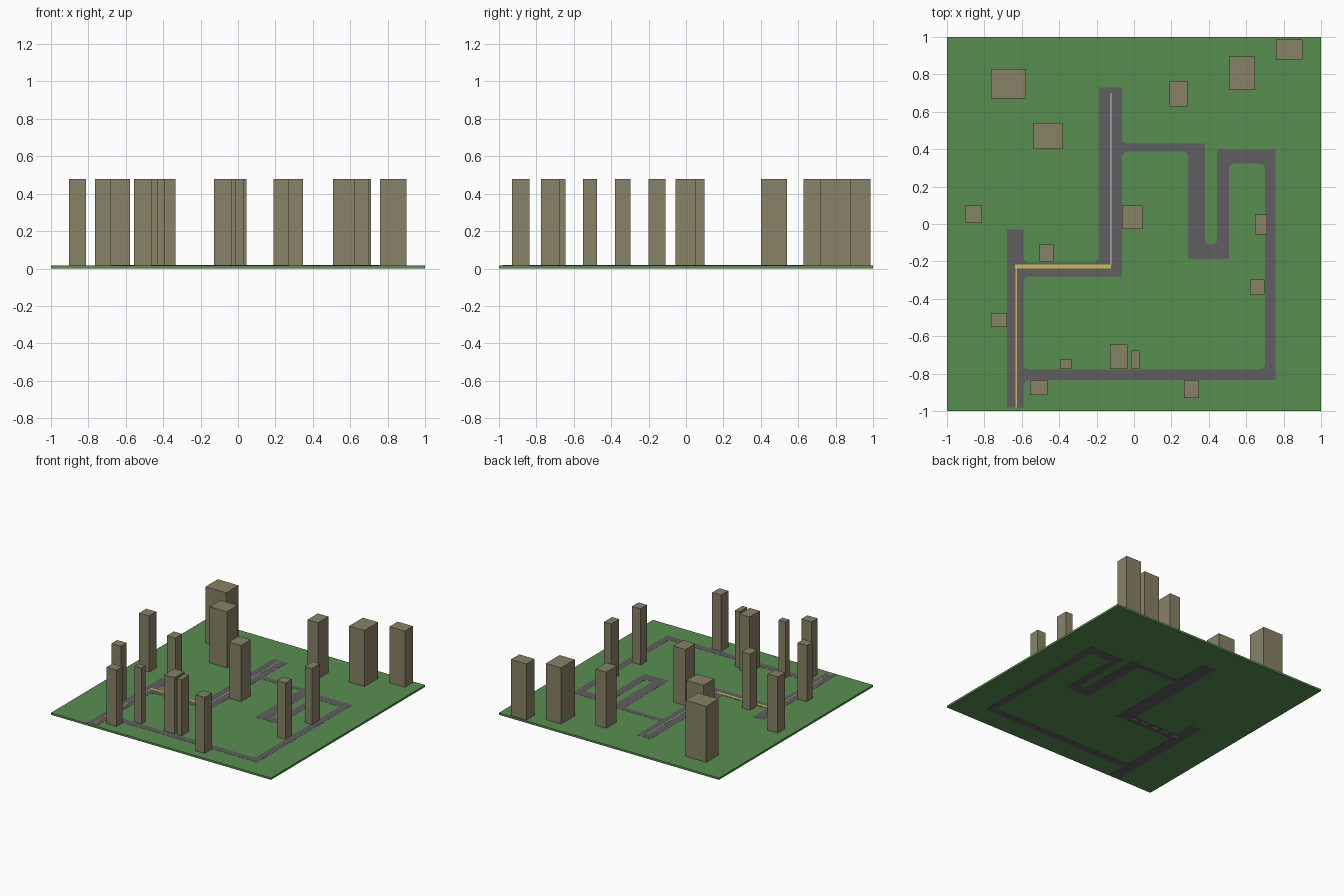
import bpy, bmesh, math
from mathutils import Vector

cube = bpy.data.objects.get("Cube")
if cube:
    bpy.data.objects.remove(cube, do_unlink=True)


def material(name, rgb):
    m = bpy.data.materials.new(name)
    m.use_nodes = True
    col = (*rgb, 1.0)
    m.diffuse_color = col
    m.node_tree.nodes["Principled BSDF"].inputs["Base Color"].default_value = col
    return m


GRASS = material("grass green", (0.098, 0.275, 0.080))
ASPHALT = material("asphalt grey", (0.122, 0.112, 0.122))
STONE = material("building tan", (0.250, 0.223, 0.133))
YELLOW = material("line yellow", (0.580, 0.510, 0.100))
WHITE = material("line white", (0.600, 0.600, 0.580))

TOP = 0.018      # road surface
ROOF = 0.478     # all buildings share one height


def add_box(name, x0, x1, y0, y1, z0, z1, mat):
    """Axis-aligned box between the given limits."""
    bm = bmesh.new()
    bmesh.ops.create_cube(bm, size=1.0)
    for v in bm.verts:
        v.co = (x0 if v.co.x < 0 else x1,
                y0 if v.co.y < 0 else y1,
                z0 if v.co.z < 0 else z1)
    bmesh.ops.recalc_face_normals(bm, faces=bm.faces)
    me = bpy.data.meshes.new(name)
    bm.to_mesh(me)
    bm.free()
    me.materials.append(mat)
    ob = bpy.data.objects.new(name, me)
    bpy.context.collection.objects.link(ob)
    return ob


def fillet_right_turns(points, r=0.028, steps=4):
    """Round only the corners that turn clockwise (the kerbs inside bends)."""
    out = []
    n = len(points)
    for i in range(n):
        a, p, b = (Vector(points[(i + k) % n]) for k in (-1, 0, 1))
        d0, d1 = (p - a).normalized(), (b - p).normalized()
        if d0.x * d1.y - d0.y * d1.x > 0:
            out.append(p)
            continue
        centre = p - d0 * r + d1 * r
        for s in range(steps + 1):
            t = math.pi / 2 * s / steps
            out.append(centre - d1 * r * math.cos(t) + d0 * r * math.sin(t))
    return out


# Ground slab
add_box("ground", -1, 1, -1, 1, 0.001, TOP - 0.001, GRASS)

# Road network: outer outline, and the island enclosed by the loop
outer = [(-.68, -.98), (-.59, -.98), (-.59, -.835), (.757, -.835), (.757, .398),
         (.444, .398), (.444, -.11), (.38, -.11), (.38, .43), (-.065, .43),
         (-.065, .73), (-.187, .73), (-.187, -.205), (-.59, -.205),
         (-.59, -.03), (-.68, -.03)]
island = [(-.59, -.778), (.70, -.778), (.70, .323), (.507, .323), (.507, -.187),
          (.29, -.187), (.29, .387), (-.065, .387), (-.065, -.28), (-.59, -.28)]
curve = bpy.data.curves.new("road_outline", "CURVE")
curve.dimensions = "2D"
curve.fill_mode = "BOTH"
curve.extrude = TOP / 2
for outline in (outer, island[::-1]):
    pts = fillet_right_turns(outline)
    sp = curve.splines.new("POLY")
    sp.points.add(len(pts) - 1)
    for q, p in zip(sp.points, pts):
        q.co = (p.x, p.y, 0, 1)
    sp.use_cyclic_u = True
helper = bpy.data.objects.new("road_outline", curve)
bpy.context.collection.objects.link(helper)
bpy.context.view_layer.update()
dg = bpy.context.evaluated_depsgraph_get()
mesh = bpy.data.meshes.new_from_object(helper.evaluated_get(dg))
bpy.data.objects.remove(helper, do_unlink=True)
bm = bmesh.new()
bm.from_mesh(mesh)
bmesh.ops.remove_doubles(bm, verts=bm.verts, dist=1e-5)
bmesh.ops.translate(bm, verts=bm.verts, vec=(0, 0, TOP / 2))
bmesh.ops.recalc_face_normals(bm, faces=bm.faces)
bm.to_mesh(mesh)
bm.free()
mesh.materials.clear()
mesh.materials.append(ASPHALT)
road = bpy.data.objects.new("road", mesh)
bpy.context.collection.objects.link(road)

# Painted lane lines
LINE = TOP + 0.001
add_box("lane_line_south", -.634, -.626, -.98, -.238, TOP - .002, LINE, YELLOW)
add_box("lane_line_middle", -.636, -.122, -.238, -.217, TOP - .002, LINE, YELLOW)
add_box("lane_line_north", -.125, -.119, -.217, .70, TOP - .002, LINE, WHITE)
for i in range(5):
    x = -.62 + i * .1
    add_box(f"underside_dash_{i + 1}", x, x + .045, -.234, -.221, -.0005, .001, YELLOW)

# Buildings: x min, x max, y min, y max
buildings = [
    (-.765, -.577, .67, .83), (-.537, -.382, .40, .54),
    (-.904, -.813, .008, .10), (-.505, -.43, -.20, -.11),
    (-.765, -.68, -.55, -.476), (-.396, -.334, -.775, -.725),
    (-.556, -.463, -.914, -.837), (-.128, -.035, -.775, -.644),
    (-.013, .029, -.775, -.676), (.267, .348, -.93, -.837),
    (-.064, .045, -.027, .10), (.19, .286, .628, .765),
    (.508, .647, .717, .896), (.76, .90, .88, .987),
    (.647, .711, -.056, .05), (.62, .698, -.38, -.297),
]
for i, b in enumerate(buildings):
    add_box(f"building_{i + 1:02d}", *b, TOP - 0.006, ROOF, STONE)
